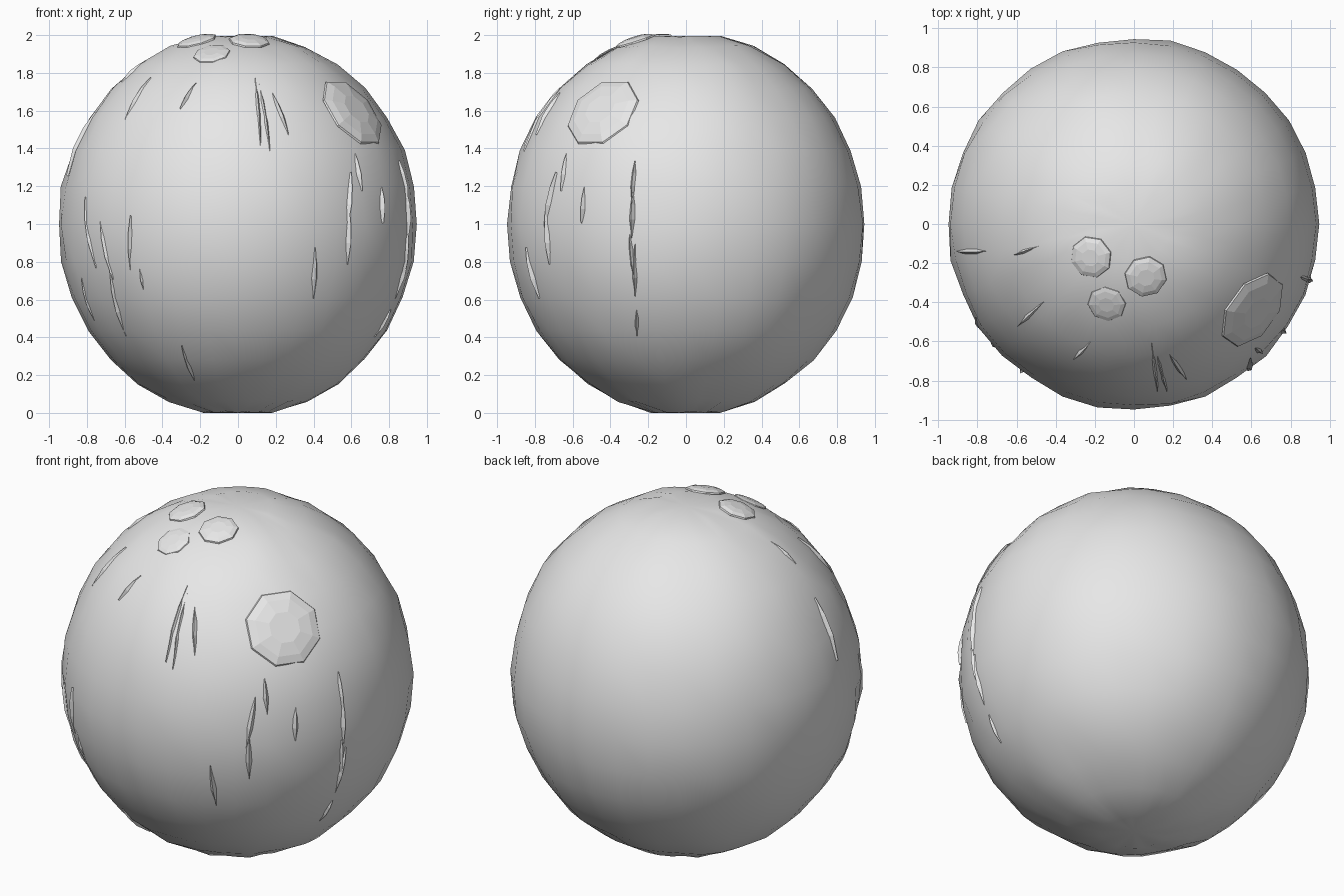
import bpy, bmesh, math, random
from mathutils import Vector

cube = bpy.data.objects.get("Cube")
if cube:
    bpy.data.objects.remove(cube, do_unlink=True)

random.seed(4)
CENTRE = Vector((0, 0, 1))
WIDE, TALL = 0.95, 1.015

material = bpy.data.materials.new("pale grey")
material.use_nodes = True
grey = (0.8, 0.8, 0.8, 1)
material.diffuse_color = grey
material.node_tree.nodes["Principled BSDF"].inputs["Base Color"].default_value = grey


def finish(name, bm, smooth):
    """Turn a bmesh into a named object."""
    bmesh.ops.recalc_face_normals(bm, faces=bm.faces)
    mesh = bpy.data.meshes.new(name)
    for face in bm.faces:
        face.smooth = smooth
    bm.to_mesh(mesh)
    bm.free()
    mesh.materials.append(material)
    obj = bpy.data.objects.new(name, mesh)
    bpy.context.collection.objects.link(obj)
    return obj


def on_surface(point, lift=0.0):
    """Push a point radially onto the body, plus a small lift."""
    d = point - CENTRE
    k = math.sqrt((d.x ** 2 + d.y ** 2) / WIDE ** 2 + d.z ** 2 / TALL ** 2)
    return CENTRE + d / k + d.normalized() * lift


def depth(a, z):
    """Distance from the middle plane to the surface at (a, z)."""
    left = 1 - (a / WIDE) ** 2 - ((z - 1) / TALL) ** 2
    return WIDE * math.sqrt(max(left, 0))


# Lumpy round body with flattened, slightly creased poles
bm = bmesh.new()
bmesh.ops.create_uvsphere(bm, u_segments=32, v_segments=16, radius=1)
for v in bm.verts:
    bump = 1 + random.uniform(-0.007, 0.007)
    z = max(-1, min(0.995, v.co.z * TALL * bump))
    v.co = CENTRE + Vector((v.co.x * WIDE * bump, v.co.y * WIDE * bump, z))
finish("body", bm, True)


# Shallow faceted lumps that follow the body
def lump(name, x, y, radius, height, sides=8):
    z = 1 + TALL * math.sqrt(1 - (x * x + y * y) / WIDE ** 2)
    mid = on_surface(Vector((x, y, z)))
    normal = (mid - CENTRE).normalized()
    side = normal.cross(Vector((0, 0, 1))).normalized()
    up = side.cross(normal)
    bm = bmesh.new()
    rings = []
    for size, lift in ((1, -0.02), (0.97, 0.4), (0.75, 0.8), (0.4, 1)):
        ring = []
        for i in range(sides):
            a = math.tau * (i + 0.5) / sides
            p = mid + (side * math.cos(a) + up * math.sin(a)) * radius * size
            ring.append(bm.verts.new(on_surface(p, lift * height)))
        rings.append(ring)
    for low, high in zip(rings, rings[1:]):
        for i in range(sides):
            j = (i + 1) % sides
            bm.faces.new((low[i], low[j], high[j], high[i]))
    bm.faces.new(rings[-1])
    finish(name, bm, False)


lump("large_lump", 0.62, -0.45, 0.22, 0.018)
lump("top_lump_left", 0.06, -0.27, 0.11, 0.02)
lump("top_lump_right", -0.22, -0.17, 0.11, 0.02)
lump("top_lump_front", -0.14, -0.41, 0.10, 0.012)


# Thin pointed blades lying along the body
def blade(bm, start, end, width=0.016, height=0.012):
    across = (end - start).cross(start - CENTRE).normalized()
    rows = []
    for t, size in ((0.02, 0.1), (0.3, 0.8), (0.6, 1), (0.98, 0.1)):
        p = start.lerp(end, t)
        off = across * width * size
        rows.append([bm.verts.new(on_surface(q, h)) for q, h in
                     ((p - off, -0.01), (p, height * size), (p + off, -0.01))])
    for a, b in zip(rows, rows[1:]):
        for i in range(2):
            bm.faces.new((a[i], a[i + 1], b[i + 1], b[i]))


# Front blades: top x, top z, bottom x, bottom z
front = [(-.46, 1.78, -.6, 1.55), (-.22, 1.75, -.31, 1.61),
         (.09, 1.78, .12, 1.41), (.11, 1.75, .17, 1.38),
         (.18, 1.7, .27, 1.47), (.61, 1.4, .66, 1.17),
         (.6, 1.28, .58, .98), (.59, 1.08, .58, .78),
         (.41, .88, .4, .6), (.76, 1.2, .77, 1),
         (-.81, 1.15, -.75, .76), (-.73, 1.02, -.66, .7),
         (-.57, 1.05, -.57, .75), (-.52, .77, -.5, .65),
         (-.68, .76, -.59, .4), (-.83, .72, -.75, .47),
         (-.3, .36, -.23, .17)]
bm = bmesh.new()
for x, z, x2, z2 in front:
    blade(bm, Vector((x, -depth(x, z), z)), Vector((x2, -depth(x2, z2), z2)))
finish("front_blades", bm, False)

# Side blades: top y, top z, bottom y, bottom z
sides = {1: [(-.27, 1.34, -.29, 1.1), (-.28, 1.18, -.29, .92),
             (-.3, .95, -.27, .68), (-.27, .9, -.27, .6),
             (-.26, .55, -.26, .4)],
         -1: [(-.14, 1.6, -.14, 1.25), (-.11, 1.87, -.16, 1.75)]}
for sign, name in ((1, "left_blades"), (-1, "right_blades")):
    bm = bmesh.new()
    for y, z, y2, z2 in sides[sign]:
        blade(bm, Vector((sign * depth(y, z), y, z)),
              Vector((sign * depth(y2, z2), y2, z2)))
    finish(name, bm, False)
